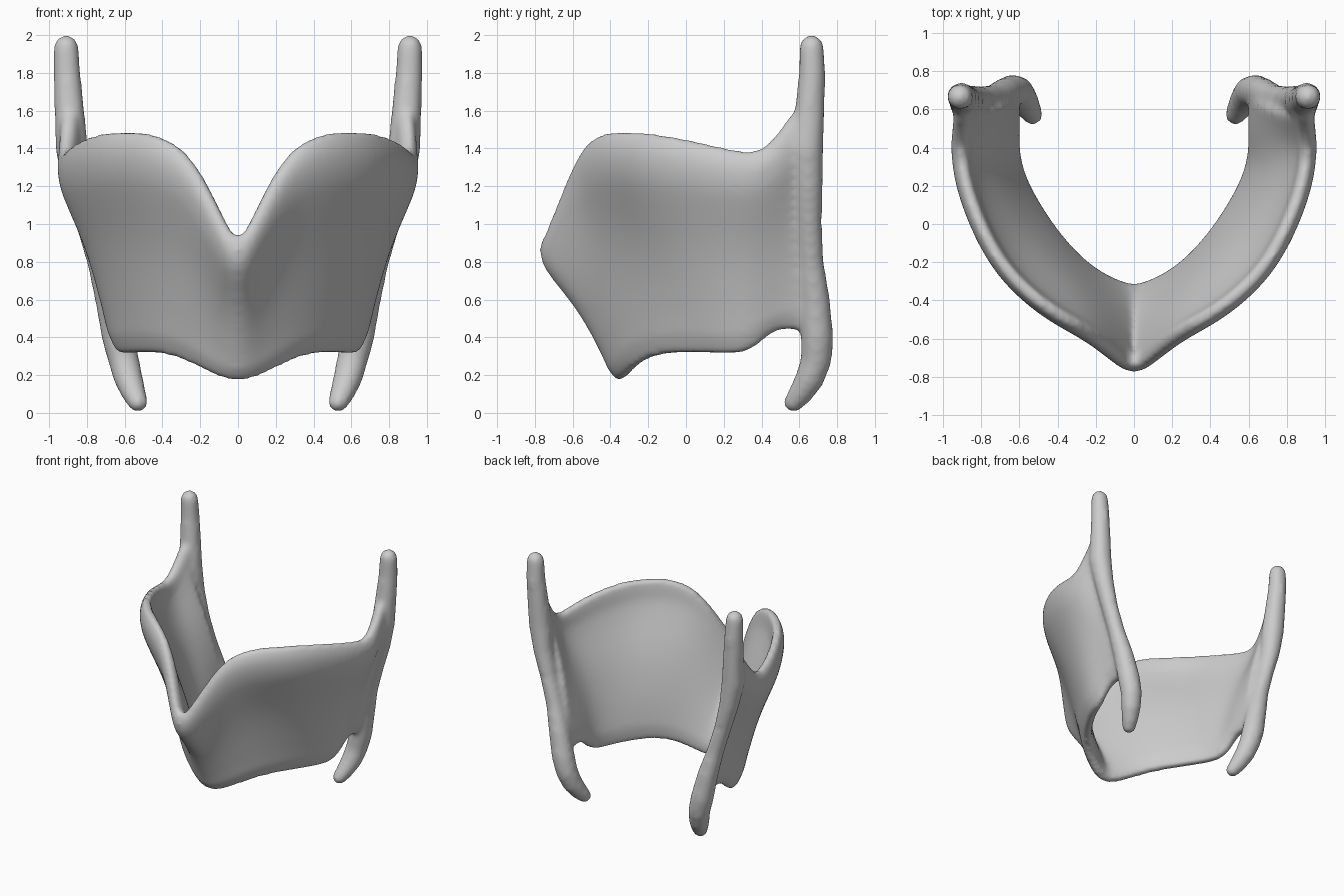
import bpy, bmesh
from mathutils import Vector, Matrix
from math import cos, sin, tau

if "Cube" in bpy.data.objects:
    bpy.data.objects.remove(bpy.data.objects["Cube"])

# Left rims of the shield plate, from the front keel to the rear edge
BOTTOM = [(0, -.345, .18), (.07, -.33, .18), (.19, -.28, .24), (.31, -.19, .3),
          (.43, -.05, .32), (.525, .1, .32), (.6, .24, .31), (.63, .36, .33),
          (.63, .48, .47), (.63, .66, .42)]
TOP = [(0, -.745, .89), (.07, -.7, 1.02), (.18, -.61, 1.25), (.29, -.54, 1.41),
       (.46, -.45, 1.49), (.68, -.26, 1.49), (.82, 0, 1.45), (.9, .24, 1.39),
       (.915, .42, 1.36), (.895, .57, 1.62)]
# Rows: height fraction, outward flare fraction, thickness fraction
ROWS = [(0, 0, .5), (.08, .055, .95), (.25, .19, 1), (.55, .51, 1),
        (.82, .98, 1), (.94, 1, .85), (1, .96, .45)]

# Horn column: centre and radius, from the lower tip to the upper tip
HORN = [(.53, .57, .055, .055), (.55, .605, .1, .066), (.58, .655, .18, .078),
        (.605, .69, .28, .083), (.635, .695, .4, .087), (.68, .685, .6, .078),
        (.735, .665, .8, .065), (.795, .655, 1, .065), (.848, .65, 1.2, .075),
        (.88, .64, 1.4, .088), (.893, .655, 1.6, .08), (.905, .668, 1.8, .072),
        (.91, .665, 1.935, .067)]


def make_object(name, bm):
    mesh = bpy.data.meshes.new(name)
    bm.to_mesh(mesh)
    bm.free()
    obj = bpy.data.objects.new(name, mesh)
    bpy.context.scene.collection.objects.link(obj)
    return obj


def plate_cage():
    """Lofted half sheet between the two rims."""
    bm = bmesh.new()
    grid = []
    for v, s, _ in ROWS:
        grid.append([bm.verts.new((a[0] + (b[0] - a[0]) * s,
                                   a[1] + (b[1] - a[1]) * s,
                                   a[2] + (b[2] - a[2]) * v))
                     for a, b in zip(BOTTOM, TOP)])
    for lo, hi in zip(grid, grid[1:]):
        for i in range(len(lo) - 1):
            bm.faces.new((lo[i], lo[i + 1], hi[i + 1], hi[i]))
    return bm


def add_horn(bm, side, sides=20):
    """Tapered tube with round ends."""
    pts = [Vector((x * side, y, z)) for x, y, z, r in HORN]
    rings = []
    for i, p in enumerate(pts):
        r = HORN[i][3]
        t = (pts[min(i + 1, len(pts) - 1)] - pts[max(i - 1, 0)]).normalized()
        a = Vector((0, 1, 0)).cross(t).normalized()
        b = t.cross(a)
        rings.append([bm.verts.new(p + (a * cos(tau * k / sides) + b * sin(tau * k / sides)) * r)
                      for k in range(sides)])
    for lo, hi in zip(rings, rings[1:]):
        for k in range(sides):
            n = (k + 1) % sides
            bm.faces.new((lo[k], lo[n], hi[n], hi[k]))
    bm.faces.new(rings[0][::-1])
    bm.faces.new(rings[-1])
    for i in (0, -1):
        bmesh.ops.create_icosphere(bm, subdivisions=3, radius=HORN[i][3],
                                   matrix=Matrix.Translation(pts[i]))


# Thick mirrored plate, thinner at its rims
plate = make_object("plate_base", plate_cage())
group = plate.vertex_groups.new(name="thickness")
for row, (_, _, weight) in enumerate(ROWS):
    start = row * len(TOP)
    group.add(list(range(start, start + len(TOP))), weight, 'REPLACE')
mirror = plate.modifiers.new("mirror", 'MIRROR')
mirror.use_clip = True
subdiv = plate.modifiers.new("subdivide", 'SUBSURF')
subdiv.levels = subdiv.render_levels = 3
thick = plate.modifiers.new("thickness", 'SOLIDIFY')
thick.thickness = .11
thick.offset = 0
thick.vertex_group = group.name
bpy.context.view_layer.update()
solid = bpy.data.meshes.new_from_object(
    plate.evaluated_get(bpy.context.evaluated_depsgraph_get()))

# Join the plate and both horn columns
bm = bmesh.new()
bm.from_mesh(solid)
bpy.data.objects.remove(plate)
bpy.data.meshes.remove(solid)
for side in (1, -1):
    add_horn(bm, side)
bmesh.ops.recalc_face_normals(bm, faces=bm.faces)
shield = make_object("shield_with_horns", bm)

# Fuse and soften the joints
remesh = shield.modifiers.new("fuse", 'REMESH')
remesh.mode = 'VOXEL'
remesh.voxel_size = .018
remesh.use_smooth_shade = True
soft = shield.modifiers.new("soften", 'SMOOTH')
soft.factor = .5
soft.iterations = 14

# Plain grey
grey = bpy.data.materials.new("light_grey")
grey.use_nodes = True
colour = (.6, .6, .6, 1)
grey.diffuse_color = colour
grey.node_tree.nodes["Principled BSDF"].inputs["Base Color"].default_value = colour
shield.data.materials.append(grey)
for poly in shield.data.polygons:
    poly.use_smooth = True
    poly.material_index = 0
